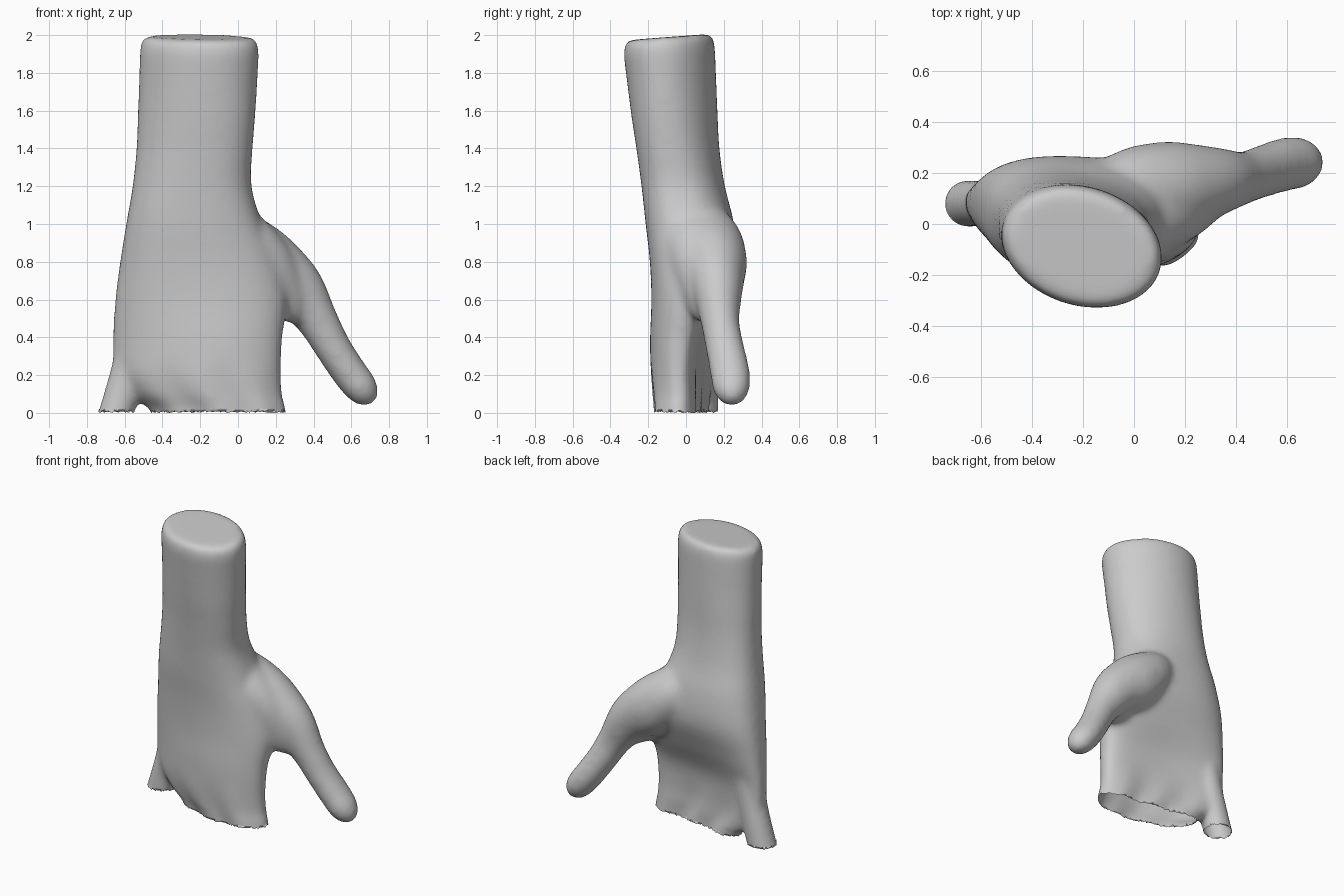
import bpy, bmesh, math, random
from mathutils import Vector

if "Cube" in bpy.data.objects:
    bpy.data.objects.remove(bpy.data.objects["Cube"])

random.seed(4)
SIDES = 56


def spline(rows, steps):
    """Catmull-Rom interpolation through rows of numbers."""
    out = []
    n = len(rows)
    for i in range(n - 1):
        a, b, c, d = (rows[max(i - 1, 0)], rows[i], rows[i + 1], rows[min(i + 2, n - 1)])
        for s in range(steps):
            t = s / steps
            out.append([q + 0.5 * t * (r - p + t * (2 * p - 5 * q + 4 * r - w
                        + t * (3 * (q - r) + w - p))) for p, q, r, w in zip(a, b, c, d)])
    out.append(list(rows[-1]))
    return out


def loft(bm, rings):
    """Closed tube through rings of points, capped at both ends."""
    vs = [[bm.verts.new(p) for p in ring] for ring in rings]
    n = len(vs[0])
    for a, b in zip(vs, vs[1:]):
        for i in range(n):
            j = (i + 1) % n
            bm.faces.new((a[i], a[j], b[j], b[i]))
    bm.faces.new(vs[0])
    bm.faces.new(vs[-1])


def power(v, e):
    return math.copysign(abs(v) ** e, v)


def arm_ring(z, x0, x1, cy, thick, slope, arch):
    """Oval section, sheared and bowed across its width; squarer in the hand."""
    ring = []
    e = 0.82 + 0.18 * min(1, max(0, (z - 1.1) / 0.6))
    for i in range(SIDES):
        a = 2 * math.pi * i / SIDES
        u, v = power(math.cos(a), e), power(math.sin(a), e)
        x = (x0 + x1) / 2 + u * (x1 - x0) / 2
        y = cy + thick * v + slope * u + arch * u * u
        # shallow finger ridges near the hem
        y += 0.014 * max(0, 0.3 - z) / 0.3 * math.cos(3 * math.pi * u) * v
        # the cut end of the forearm leans forward
        lean = max(0, z - 1.6) / 0.4 * 0.075 * (y - 0.12)
        ring.append((x, y, z + lean))
    return ring


def digit(bm, rows):
    """Tube along a path; rows are x, y, z, radius in the xz plane, radius in y."""
    rows = spline(rows, 5)
    rings = []
    for i, (x, y, z, rw, ry) in enumerate(rows):
        p, q = rows[max(i - 1, 0)], rows[min(i + 1, len(rows) - 1)]
        d = Vector((q[0] - p[0], q[1] - p[1], q[2] - p[2])).normalized()
        side = d.cross(Vector((0, 1, 0))).normalized()
        depth = side.cross(d).normalized()
        c = Vector((x, y, z))
        rings.append([c + side * rw * math.cos(t) + depth * ry * math.sin(t)
                      for t in (2 * math.pi * k / 28 for k in range(28))])
    loft(bm, rings)


bm = bmesh.new()

# forearm, wrist and palm: z, left, right, centre y, half depth, slope, bow
sections = [
    (-0.20, -0.44, 0.28, -0.035, 0.11, -0.05, 0.05),
    (0.00, -0.46, 0.258, -0.045, 0.115, -0.055, 0.06),
    (0.10, -0.58, 0.235, -0.047, 0.122, -0.06, 0.07),
    (0.22, -0.655, 0.228, -0.05, 0.128, -0.065, 0.075),
    (0.40, -0.662, 0.236, -0.04, 0.142, -0.06, 0.07),
    (0.60, -0.650, 0.26, 0.005, 0.185, -0.035, 0.045),
    (0.80, -0.624, 0.22, 0.035, 0.225, -0.02, 0.02),
    (1.00, -0.592, 0.13, 0.02, 0.232, -0.02, 0.005),
    (1.20, -0.558, 0.072, -0.015, 0.217, -0.03, 0),
    (1.40, -0.538, 0.078, -0.043, 0.215, -0.04, 0),
    (1.60, -0.530, 0.094, -0.063, 0.225, -0.045, 0),
    (1.92, -0.520, 0.112, -0.088, 0.238, -0.045, 0),
]
rings = [arm_ring(*r) for r in spline(sections, 5)]
rings.append(arm_ring(1.98, -0.513, 0.105, -0.09, 0.232, -0.045, 0))
rings.append(arm_ring(2.006, -0.485, 0.077, -0.09, 0.21, -0.04, 0))
loft(bm, rings)

# thumb with its fleshy base
digit(bm, [
    (-0.18, 0.06, 1.05, 0.12, 0.12),
    (-0.02, 0.10, 0.92, 0.17, 0.19),
    (0.14, 0.14, 0.79, 0.19, 0.185),
    (0.30, 0.165, 0.665, 0.155, 0.14),
    (0.42, 0.18, 0.49, 0.112, 0.104),
    (0.50, 0.205, 0.35, 0.098, 0.102),
    (0.585, 0.232, 0.22, 0.095, 0.106),
    (0.65, 0.24, 0.135, 0.090, 0.100),
    (0.69, 0.242, 0.08, 0.066, 0.072),
    (0.71, 0.242, 0.05, 0.025, 0.03),
])

# web of skin between thumb and palm
digit(bm, [
    (-0.15, 0.01, 1.05, 0.13, 0.16),
    (0.0, 0.025, 0.92, 0.17, 0.17),
    (0.13, 0.05, 0.77, 0.175, 0.14),
    (0.24, 0.09, 0.62, 0.13, 0.105),
    (0.285, 0.105, 0.53, 0.08, 0.075),
    (0.295, 0.11, 0.48, 0.035, 0.04),
])

# little finger stub
digit(bm, [
    (-0.53, 0.07, 0.50, 0.09, 0.09),
    (-0.56, 0.075, 0.32, 0.09, 0.092),
    (-0.60, 0.08, 0.16, 0.092, 0.092),
    (-0.645, 0.08, 0.00, 0.094, 0.094),
    (-0.71, 0.08, -0.20, 0.094, 0.094),
])
bmesh.ops.recalc_face_normals(bm, faces=bm.faces[:])
raw = bpy.data.meshes.new("hand_blank")
bm.to_mesh(raw)
bm.free()

# fuse the parts into one smooth skin
hand = bpy.data.objects.new("hand_and_forearm", raw)
bpy.context.collection.objects.link(hand)
fuse = hand.modifiers.new("fuse", 'REMESH')
fuse.mode = 'VOXEL'
fuse.voxel_size = 0.016
soften = hand.modifiers.new("soften", 'SMOOTH')
soften.factor = 0.5
soften.iterations = 24
bpy.context.view_layer.update()
skin = bpy.data.meshes.new_from_object(hand.evaluated_get(bpy.context.evaluated_depsgraph_get()))
hand.modifiers.clear()
hand.data = skin

# cut the hand open at the hem and tear the edge
bm = bmesh.new()
bm.from_mesh(skin)
bmesh.ops.bisect_plane(bm, geom=bm.verts[:] + bm.edges[:] + bm.faces[:],
                       plane_co=(0, 0, 0.004), plane_no=(0, 0, 1), clear_inner=True)
for v in bm.verts:
    if v.is_boundary:
        v.co.z = random.choice((0, 0.004, 0.012, 0.022))
for f in bm.faces:
    f.smooth = True
bm.to_mesh(skin)
bm.free()

# skin colour
grey = bpy.data.materials.new("plain_grey")
grey.diffuse_color = (0.6, 0.6, 0.6, 1)
grey.use_nodes = True
grey.node_tree.nodes["Principled BSDF"].inputs["Base Color"].default_value = grey.diffuse_color
skin.materials.clear()
skin.materials.append(grey)
